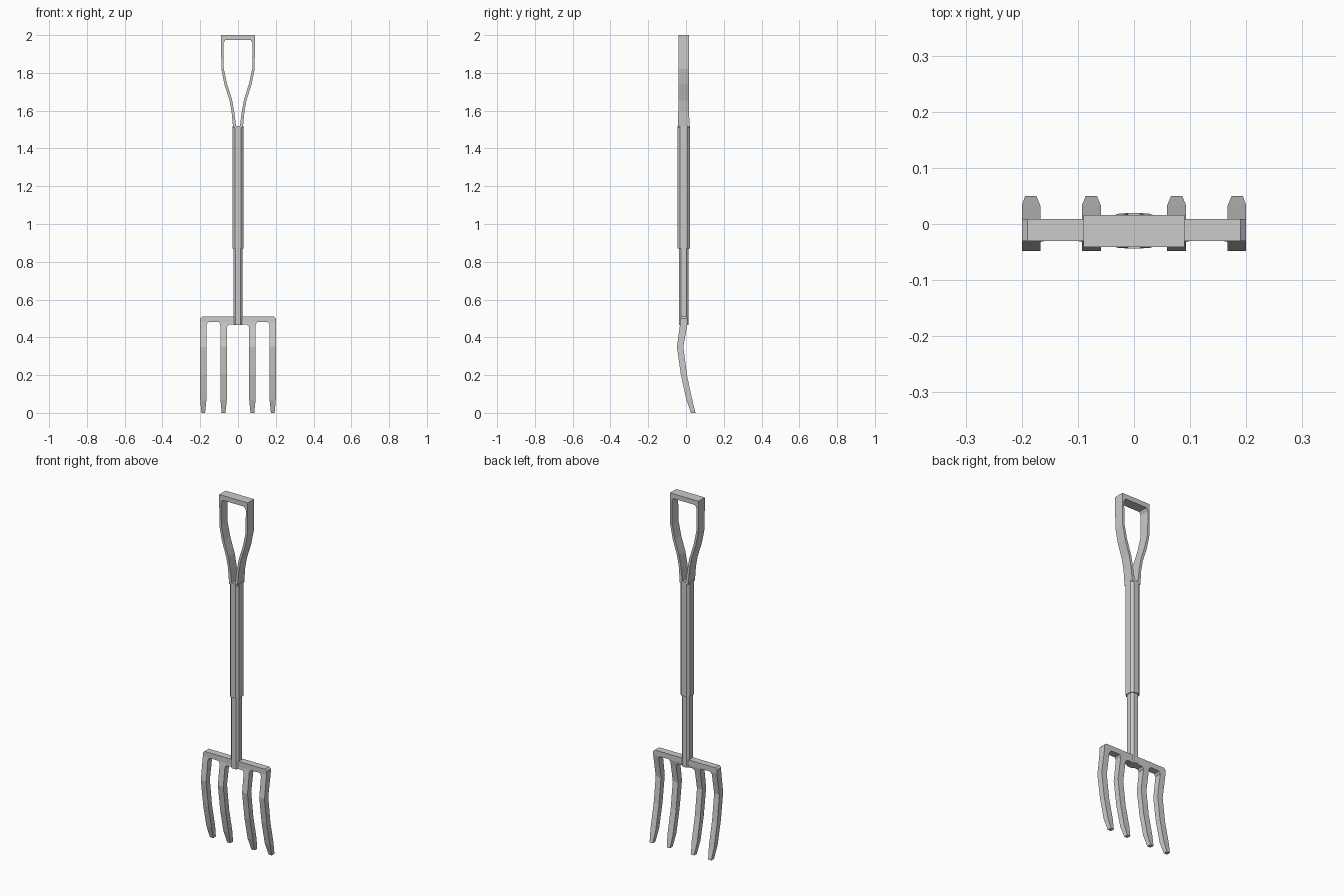
import bpy, bmesh

if "Cube" in bpy.data.objects:
    bpy.data.objects.remove(bpy.data.objects["Cube"])


def finish(name, bm, mirror=False):
    bmesh.ops.recalc_face_normals(bm, faces=bm.faces)
    me = bpy.data.meshes.new(name)
    bm.to_mesh(me)
    bm.free()
    ob = bpy.data.objects.new(name, me)
    bpy.context.collection.objects.link(ob)
    if mirror:
        ob.modifiers.new("Mirror", 'MIRROR').use_clip = True
    return ob


def depth_at(profile, z):
    """Front and back y at height z, linear between profile points."""
    for (z0, f0, b0), (z1, f1, b1) in zip(profile, profile[1:]):
        if z <= z1 + 1e-6:
            t = (z - z0) / (z1 - z0)
            return f0 + (f1 - f0) * t, b0 + (b1 - b0) * t
    return profile[-1][1:]


def plate(name, outline, profile):
    """Extrude a right-half x/z outline, bend it to the side profile, mirror it."""
    bm = bmesh.new()
    face = bm.faces.new([bm.verts.new((x, 0, z)) for x, z in outline])
    ext = bmesh.ops.extrude_face_region(bm, geom=[face], use_keep_orig=True)
    for v in ext["geom"]:
        if isinstance(v, bmesh.types.BMVert):
            v.co.y = 1
    # open the seam on the mirror plane
    seam = [f for f in bm.faces if all(abs(v.co.x) < 1e-5 for v in f.verts)]
    bmesh.ops.delete(bm, geom=seam, context='FACES')
    for z, _, _ in profile[1:-1]:
        bmesh.ops.bisect_plane(bm, geom=bm.verts[:] + bm.edges[:] + bm.faces[:],
                               plane_co=(0, 0, z), plane_no=(0, 0, 1), dist=1e-5)
    for v in bm.verts:
        front, back = depth_at(profile, v.co.z)
        v.co.y = back if v.co.y > 0.5 else front
    return finish(name, bm, mirror=True)


def octagon_rod(name, hx, hy, cut, z0, z1, yc=-0.012):
    """Rod with a chamfered rectangular (eight-sided) section."""
    corners = [(hx, hy - cut), (hx - cut, hy), (cut - hx, hy), (-hx, hy - cut),
               (-hx, cut - hy), (cut - hx, -hy), (hx - cut, -hy), (hx, cut - hy)]
    bm = bmesh.new()
    low, top = [[bm.verts.new((x, yc + y, z)) for x, y in corners] for z in (z0, z1)]
    bm.faces.new(low)
    bm.faces.new(top)
    for i in range(8):
        j = (i + 1) % 8
        bm.faces.new((low[i], low[j], top[j], top[i]))
    return finish(name, bm)


# Fork head: crossbar with four curved, tapering tines
plate("fork_head",
      [(0, .51), (.19, .51), (.2, .5), (.2, .07), (.194, 0), (.174, 0),
       (.167, .07), (.167, .467), (.157, .48), (.102, .48), (.093, .467),
       (.093, .07), (.086, 0), (.066, 0), (.059, .07), (.059, .455),
       (.049, .467), (0, .467)],
      [(0, .026, .05), (.07, .002, .033), (.2, -.027, .005),
       (.35, -.048, -.014), (.48, -.03, .009), (.51, -.03, .009)])

# Shaft: metal socket and thicker wooden pole
octagon_rod("socket", .024, .026, .011, .465, .88)
octagon_rod("pole", .029, .032, .013, .87, 1.52)

# Open grip at the top
plate("grip",
      [(0, 2), (.09, 2), (.088, 1.82), (.072, 1.74), (.045, 1.655),
       (.034, 1.595), (.026, 1.51), (.009, 1.51), (.02, 1.595), (.032, 1.66),
       (.059, 1.745), (.076, 1.825), (.078, 1.955), (.068, 1.973), (0, 1.973)],
      [(1.51, -.043, .019), (1.595, -.041, .016), (2, -.041, .016)])
